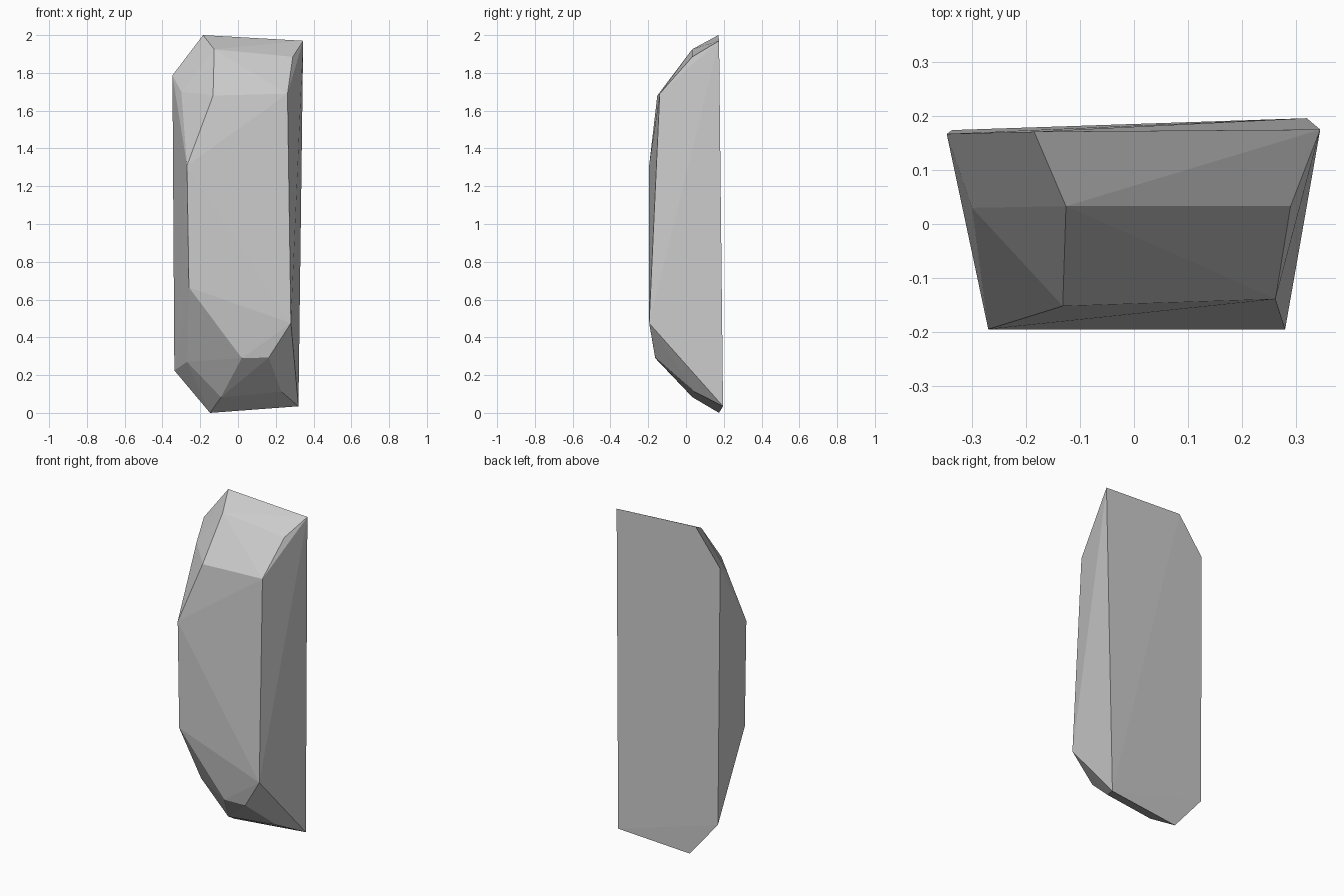
import bpy, bmesh

# Corner rings of the faceted rock, from the flat back to the front face
back_outline = [(-0.185, 0.171, 2.0), (0.345, 0.175, 1.97), (0.32, 0.196, 0.035),
                (-0.148, 0.175, 0.0), (-0.337, 0.174, 0.225), (-0.347, 0.167, 1.787)]
bevel_corners = [(-0.126, 0.033, 1.925), (0.29, 0.033, 1.885), (-0.30, 0.03, 1.70),
                 (-0.09, 0.034, 0.083), (0.23, 0.045, 0.112), (-0.27, 0.03, 0.27)]
front_corners = [(-0.132, -0.152, 1.68), (0.262, -0.139, 1.69), (-0.27, -0.195, 1.31),
                 (-0.26, -0.195, 0.665), (0.28, -0.195, 0.475),
                 (0.02, -0.163, 0.29), (0.163, -0.163, 0.293)]

# Rock: flat-shaded convex shell around the corners
bm = bmesh.new()
for co in back_outline + bevel_corners + front_corners:
    bm.verts.new(co)
hull = bmesh.ops.convex_hull(bm, input=bm.verts)
unused = [v for v in bm.verts if not v.link_faces]
bmesh.ops.delete(bm, geom=unused, context='VERTS')
bmesh.ops.recalc_face_normals(bm, faces=bm.faces)
mesh = bpy.data.meshes.new("rock_slab")
bm.to_mesh(mesh)
bm.free()
rock = bpy.data.objects.new("rock_slab", mesh)
bpy.context.collection.objects.link(rock)
